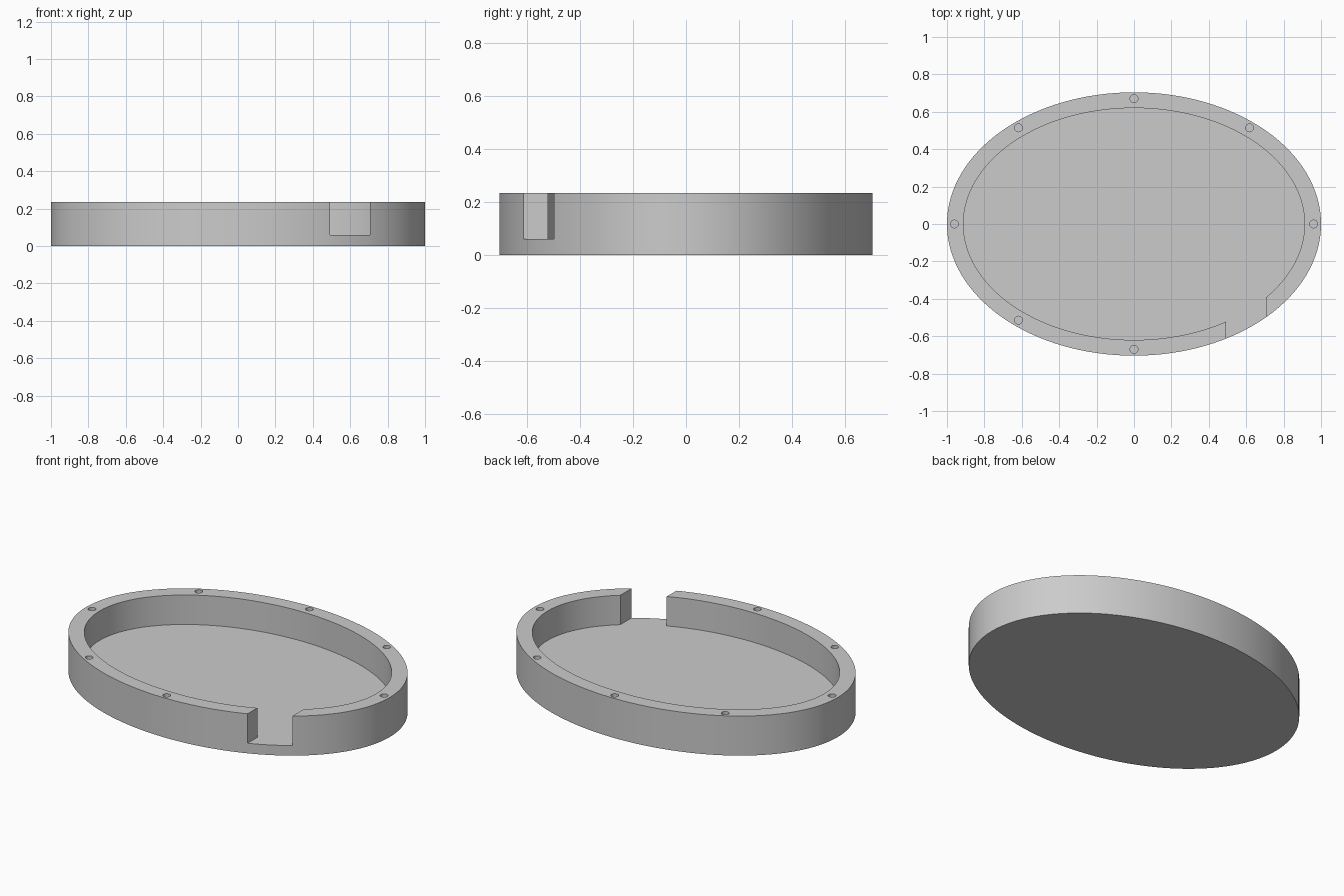
import bpy
import math

cube = bpy.data.objects.get("Cube")
if cube:
    bpy.data.objects.remove(cube, do_unlink=True)

HEIGHT, FLOOR, TOP = 0.235, 0.06, 0.3

# Single plain grey material
grey = bpy.data.materials.new("plain grey")
grey.use_nodes = True
grey.diffuse_color = (0.6, 0.6, 0.6, 1)
grey.node_tree.nodes["Principled BSDF"].inputs["Base Color"].default_value = (0.6, 0.6, 0.6, 1)


def finish(name, x, y, sx, sy, z0, z1):
    """Size a unit solid, apply its scale and name it."""
    obj = bpy.context.object
    obj.name = name
    obj.location = (x, y, (z0 + z1) / 2)
    obj.scale = (sx, sy, z1 - z0)
    bpy.ops.object.transform_apply(location=True, rotation=False, scale=True)
    obj.data.materials.append(grey)
    return obj


def cylinder(name, x, y, rx, ry, z0, z1, sides):
    bpy.ops.mesh.primitive_cylinder_add(vertices=sides, radius=1, depth=1)
    return finish(name, x, y, rx, ry, z0, z1)


def box(name, x, y, sx, sy, z0, z1):
    bpy.ops.mesh.primitive_cube_add(size=1)
    return finish(name, x, y, sx, sy, z0, z1)


def cut(body, cutter):
    """Subtract a cutter from the body and discard it."""
    bpy.ops.object.select_all(action="DESELECT")
    bpy.context.view_layer.objects.active = body
    body.select_set(True)
    mod = body.modifiers.new("cut", "BOOLEAN")
    mod.operation = "DIFFERENCE"
    mod.solver = "EXACT"
    mod.object = cutter
    bpy.ops.object.modifier_apply(modifier=mod.name)
    bpy.data.objects.remove(cutter, do_unlink=True)


# Oval tray with a hollow centre
tray = cylinder("oval_tray", 0, 0, 1, 0.704, 0, HEIGHT, 128)
cut(tray, cylinder("hollow_cutter", 0, 0, 0.912, 0.62, FLOOR, TOP, 128))

# Opening through the front left of the rim, level with the floor
cut(tray, box("opening_cutter", 0.599, -0.55, 0.214, 0.5, FLOOR, TOP))

# Screw holes around the rim, skipping the one beside the opening
holes = [(0.96, 0), (0.618, 0.514), (0, 0.67), (-0.618, 0.514),
         (-0.96, 0), (-0.618, -0.514), (0, -0.67)]
for x, y in holes:
    cut(tray, cylinder("hole_cutter", x, y, 0.021, 0.021, FLOOR, TOP, 24))

# Smooth curved walls with crisp rims
bpy.ops.object.select_all(action="DESELECT")
tray.select_set(True)
bpy.context.view_layer.objects.active = tray
bpy.ops.object.shade_smooth_by_angle(angle=math.radians(30))
